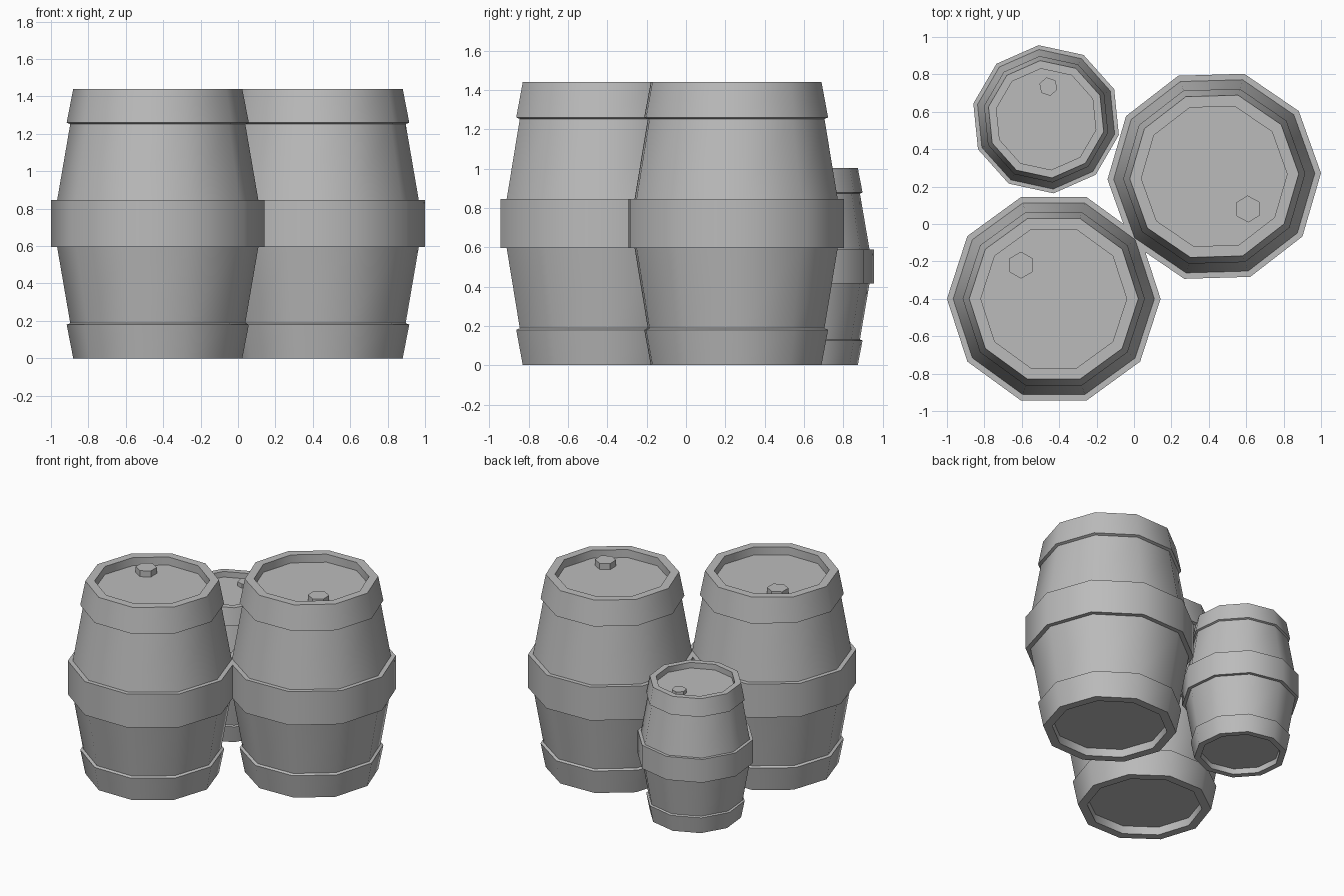
import bpy, bmesh
from math import cos, sin, pi, radians
from mathutils import Matrix

cube = bpy.data.objects.get("Cube")
if cube:
    bpy.data.objects.remove(cube, do_unlink=True)

grey = bpy.data.materials.new("plain_grey")
grey.use_nodes = True
grey.diffuse_color = (0.5, 0.5, 0.5, 1)
grey.node_tree.nodes["Principled BSDF"].inputs["Base Color"].default_value = (0.5, 0.5, 0.5, 1)

HEIGHT = 1.44
LID = 0.06  # depth of the recessed lid and base

# Lower half of the barrel outline (radius, height); the upper half mirrors it
lower = [(0.39, LID), (0.39, 0), (0.452, 0), (0.487, 0.18),
         (0.468, 0.188), (0.538, 0.595), (0.571, 0.595)]
outline = lower + [(r, HEIGHT - z) for r, z in reversed(lower)]


def lathe(name, profile, sides, turn=0):
    """Spin a profile into a closed solid with flat end caps."""
    bm = bmesh.new()
    rings = [[bm.verts.new((r * cos(turn + 2 * pi * i / sides),
                            r * sin(turn + 2 * pi * i / sides), z))
              for i in range(sides)] for r, z in profile]
    for a, b in zip(rings, rings[1:]):
        for i in range(sides):
            j = (i + 1) % sides
            bm.faces.new((a[i], a[j], b[j], b[i]))
    bm.faces.new(list(reversed(rings[0])))
    bm.faces.new(rings[-1])
    bmesh.ops.recalc_face_normals(bm, faces=bm.faces)
    mesh = bpy.data.meshes.new(name)
    bm.to_mesh(mesh)
    bm.free()
    mesh.materials.append(grey)
    obj = bpy.data.objects.new(name, mesh)
    bpy.context.collection.objects.link(obj)
    return obj


def barrel(name, x, y, scale, degrees):
    place = (Matrix.Translation((x, y, 0)) @ Matrix.Rotation(radians(degrees), 4, "Z")
             @ Matrix.Scale(scale, 4))
    # Hooped cask with sunken ends
    cask = lathe(name, outline, 10)
    cask.matrix_world = place
    # Six-sided bung standing on the lid
    bung = lathe(name + "_bung", [(0.072, 0), (0.072, 0.045)], 6, pi / 2)
    bung.matrix_world = place @ Matrix.Translation((-0.175, 0.18, HEIGHT - LID))
    for obj in (cask, bung):
        bpy.ops.object.select_all(action="DESELECT")
        obj.select_set(True)
        bpy.context.view_layer.objects.active = obj
        bpy.ops.object.shade_smooth_by_angle(angle=radians(40))


barrel("front_barrel", -0.429, -0.4, 1, 0)
barrel("side_barrel", 0.429, 0.255, 1, 181.7)
barrel("small_barrel", -0.47, 0.56, 0.697, -48.2)
